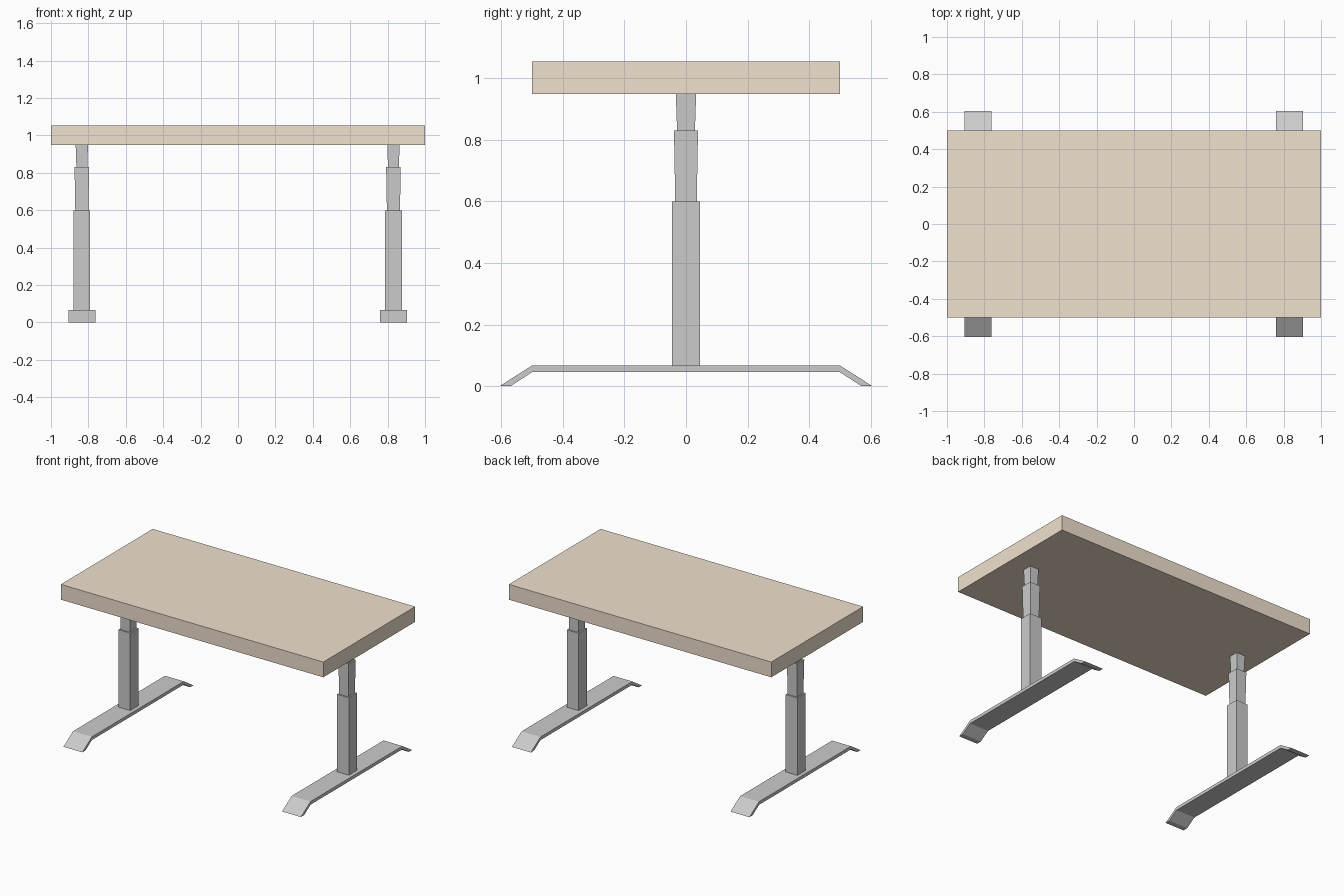
import bpy
import bmesh

if "Cube" in bpy.data.objects:
    bpy.data.objects.remove(bpy.data.objects["Cube"])


def finish(bm, name, material=None):
    bmesh.ops.recalc_face_normals(bm, faces=bm.faces)
    mesh = bpy.data.meshes.new(name)
    bm.to_mesh(mesh)
    bm.free()
    obj = bpy.data.objects.new(name, mesh)
    bpy.context.collection.objects.link(obj)
    if material:
        mesh.materials.append(material)
    return obj


def foot(name, cx, half_width):
    """Bent strip profile in y-z, extruded along x."""
    half = [(0.605, 0.0), (0.5, 0.067), (-0.5, 0.067), (-0.605, 0.0),
            (-0.57, 0.0), (-0.5, 0.045), (0.5, 0.045), (0.57, 0.0)]
    bm = bmesh.new()
    face = bm.faces.new([bm.verts.new((cx - half_width, y, z)) for y, z in half])
    ext = bmesh.ops.extrude_face_region(bm, geom=[face])
    verts = [g for g in ext["geom"] if isinstance(g, bmesh.types.BMVert)]
    bmesh.ops.translate(bm, verts=verts, vec=(2 * half_width, 0, 0))
    return finish(bm, name)


def column(name, cx, rings):
    """Telescoping square column lofted through (half size, height) rings."""
    bm = bmesh.new()
    loops = [[bm.verts.new((cx + sx * r, sy * r, z))
              for sx, sy in ((-1, -1), (1, -1), (1, 1), (-1, 1))]
             for r, z in rings]
    for a, b in zip(loops, loops[1:]):
        for i in range(4):
            j = (i + 1) % 4
            bm.faces.new((a[i], a[j], b[j], b[i]))
    bm.faces.new(loops[0])
    bm.faces.new(loops[-1])
    return finish(bm, name)


# Wooden table top
wood = bpy.data.materials.new("wood")
wood.diffuse_color = (0.87, 0.75, 0.62, 1)
wood.use_nodes = True
wood.node_tree.nodes["Principled BSDF"].inputs["Base Color"].default_value = wood.diffuse_color
bm = bmesh.new()
bmesh.ops.create_cube(bm, size=1)
bmesh.ops.scale(bm, verts=bm.verts, vec=(2.0, 1.0, 0.105))
bmesh.ops.translate(bm, verts=bm.verts, vec=(0, 0, 1.001))
finish(bm, "table_top", wood)

# Feet and three-stage columns; upper stages flare slightly towards the top
stages = [(0.045, 0.067), (0.045, 0.60), (0.035, 0.60),
          (0.039, 0.83), (0.029, 0.83), (0.033, 0.949)]
for side, cx in (("left", -0.835), ("right", 0.831)):
    foot(side + "_foot", cx, 0.072)
    column(side + "_column", cx, stages)
